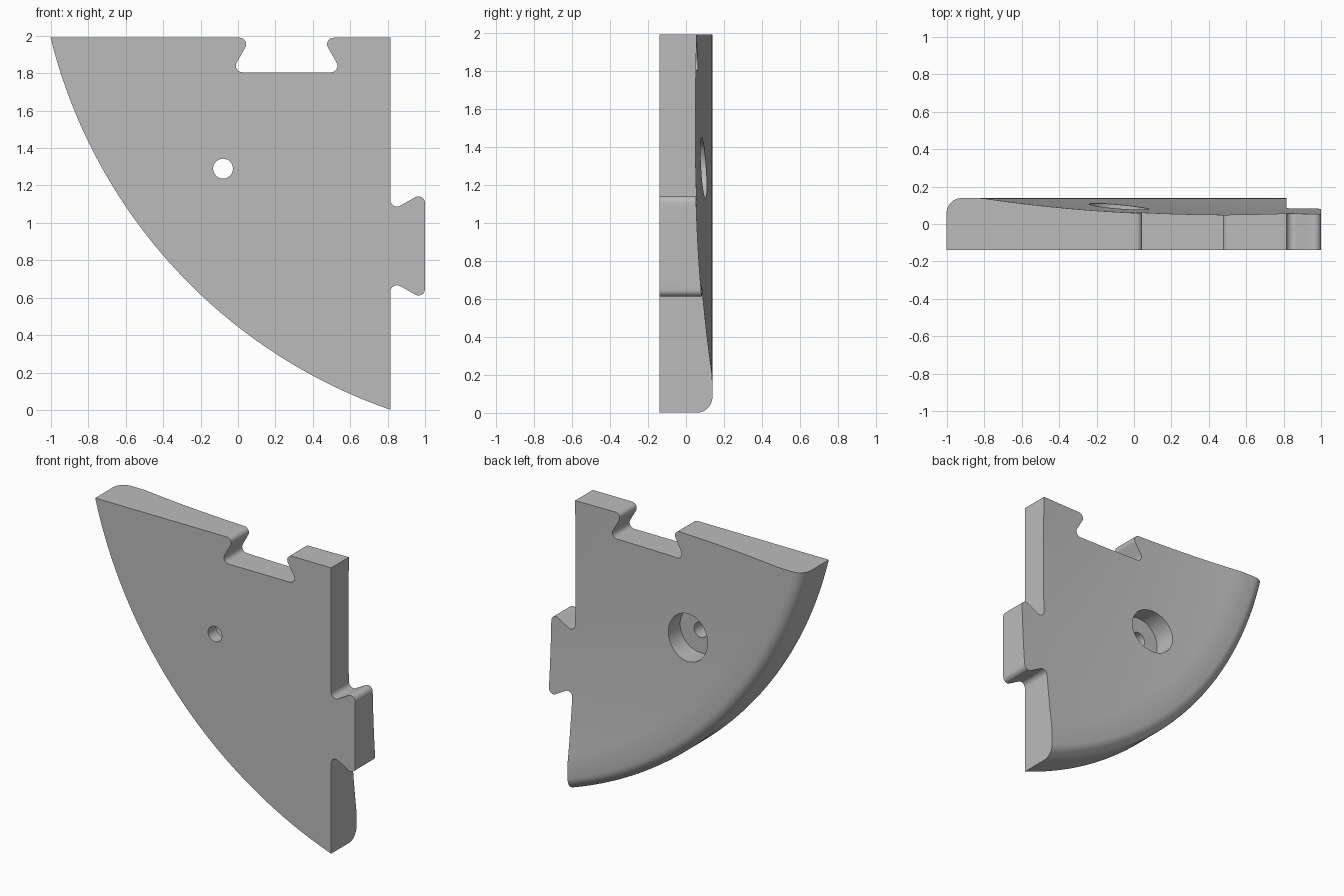
import bpy, bmesh, math
from mathutils import Vector

cube = bpy.data.objects.get("Cube")
if cube:
    bpy.data.objects.remove(cube, do_unlink=True)

HALF = 0.139                      # half thickness
CX, CZ, RIM = 1.74, 2.67, 2.825   # axis and radius of the curved rim
SIDE, TOP = 0.815, 1.99           # straight edges
FILLET = 0.08

grey = bpy.data.materials.new("plain_grey")
grey.use_nodes = True
colour = (0.5, 0.5, 0.5, 1)
grey.diffuse_color = colour
grey.node_tree.nodes["Principled BSDF"].inputs["Base Color"].default_value = colour


def make_object(name, bm):
    bmesh.ops.recalc_face_normals(bm, faces=bm.faces)
    mesh = bpy.data.meshes.new(name)
    bm.to_mesh(mesh)
    bm.free()
    mesh.materials.append(grey)
    obj = bpy.data.objects.new(name, mesh)
    bpy.context.collection.objects.link(obj)
    return obj


def rounded(points, radius, steps=8):
    """Round the corners of an open path, keeping its two ends."""
    path = [Vector(p) for p in points]
    out = [path[0]]
    for a, b, c in zip(path, path[1:], path[2:]):
        u, v = (a - b).normalized(), (c - b).normalized()
        half = u.angle(v) / 2
        centre = b + (u + v).normalized() * radius / math.sin(half)
        start = b + u * radius / math.tan(half) - centre
        end = b + v * radius / math.tan(half) - centre
        sweep = math.pi - 2 * half
        for i in range(steps + 1):
            t = i / steps
            p = (start * math.sin((1 - t) * sweep) + end * math.sin(t * sweep)) / math.sin(sweep)
            out.append(centre + p)
    return out + [path[-1]]


def prism(name, outline, y0, y1):
    bm = bmesh.new()
    face = bm.faces.new([bm.verts.new((x, y0, z)) for x, z in outline])
    moved = bmesh.ops.extrude_face_region(bm, geom=[face])["geom"]
    bmesh.ops.translate(bm, vec=(0, y1 - y0, 0),
                        verts=[g for g in moved if isinstance(g, bmesh.types.BMVert)])
    return make_object(name, bm)


def circle(x, z, radius, n=64):
    return [(x + radius * math.cos(2 * math.pi * i / n),
             z + radius * math.sin(2 * math.pi * i / n)) for i in range(n)]


def cut(target, cutter, operation):
    mod = target.modifiers.new(cutter.name, 'BOOLEAN')
    mod.operation, mod.solver, mod.object = operation, 'EXACT', cutter
    bpy.context.view_layer.objects.active = target
    bpy.ops.object.modifier_apply(modifier=mod.name)
    bpy.data.objects.remove(cutter, do_unlink=True)


# Ring section: flat front, dished back, filleted rim
profile = [(1.0, -HALF), (RIM, -HALF)]
for i in range(11):
    a = math.pi / 2 * i / 10
    profile.append((RIM - FILLET + FILLET * math.cos(a),
                    HALF - FILLET + FILLET * math.sin(a)))
for i in range(1, 33):
    r = (RIM - FILLET) + (1.0 - RIM + FILLET) * i / 32
    profile.append((r, min(HALF, 0.049 + 0.066 * (r - 1.48) ** 2)))

# Sweep the section about the rim axis
bm = bmesh.new()
SEGMENTS, START, END = 84, math.radians(187), math.radians(258)
rings = []
for s in range(SEGMENTS + 1):
    a = START + (END - START) * s / SEGMENTS
    rings.append([bm.verts.new((CX + r * math.cos(a), y, CZ + r * math.sin(a)))
                  for r, y in profile])
for first, second in zip(rings, rings[1:]):
    for i in range(len(profile)):
        j = (i + 1) % len(profile)
        bm.faces.new((first[i], first[j], second[j], second[i]))
bm.faces.new(rings[0])
bm.faces.new(rings[-1])
plate = make_object("dished_quarter_plate", bm)

# Outline with dovetail socket on top and dovetail tab at the side
MID_X, MID_Z = 0.26, 0.877
path = [(-1.3, TOP),
        (MID_X - 0.191, TOP), (MID_X - 0.297, 1.805),
        (MID_X + 0.297, 1.805), (MID_X + 0.191, TOP)]
socket = rounded(path + [(SIDE, TOP)], 0.035)
tab = rounded([(SIDE, TOP),
               (SIDE, MID_Z + 0.185), (1.0, MID_Z + 0.29),
               (1.0, MID_Z - 0.29), (SIDE, MID_Z - 0.185),
               (SIDE, -0.3)], 0.035)
outline = socket + tab[1:] + [Vector((-1.3, -0.3))]
cut(plate, prism("outline_cutter", outline, -0.3, 0.3), 'INTERSECT')

# Counterbored screw hole
cut(plate, prism("counterbore_cutter", circle(-0.08, 1.29, 0.16), -0.05, 0.3), 'DIFFERENCE')
cut(plate, prism("screw_hole_cutter", circle(-0.08, 1.29, 0.053, 40), -0.3, 0.1), 'DIFFERENCE')

bpy.ops.object.select_all(action='DESELECT')
plate.select_set(True)
bpy.context.view_layer.objects.active = plate
bpy.ops.object.shade_smooth_by_angle(angle=math.radians(30))
